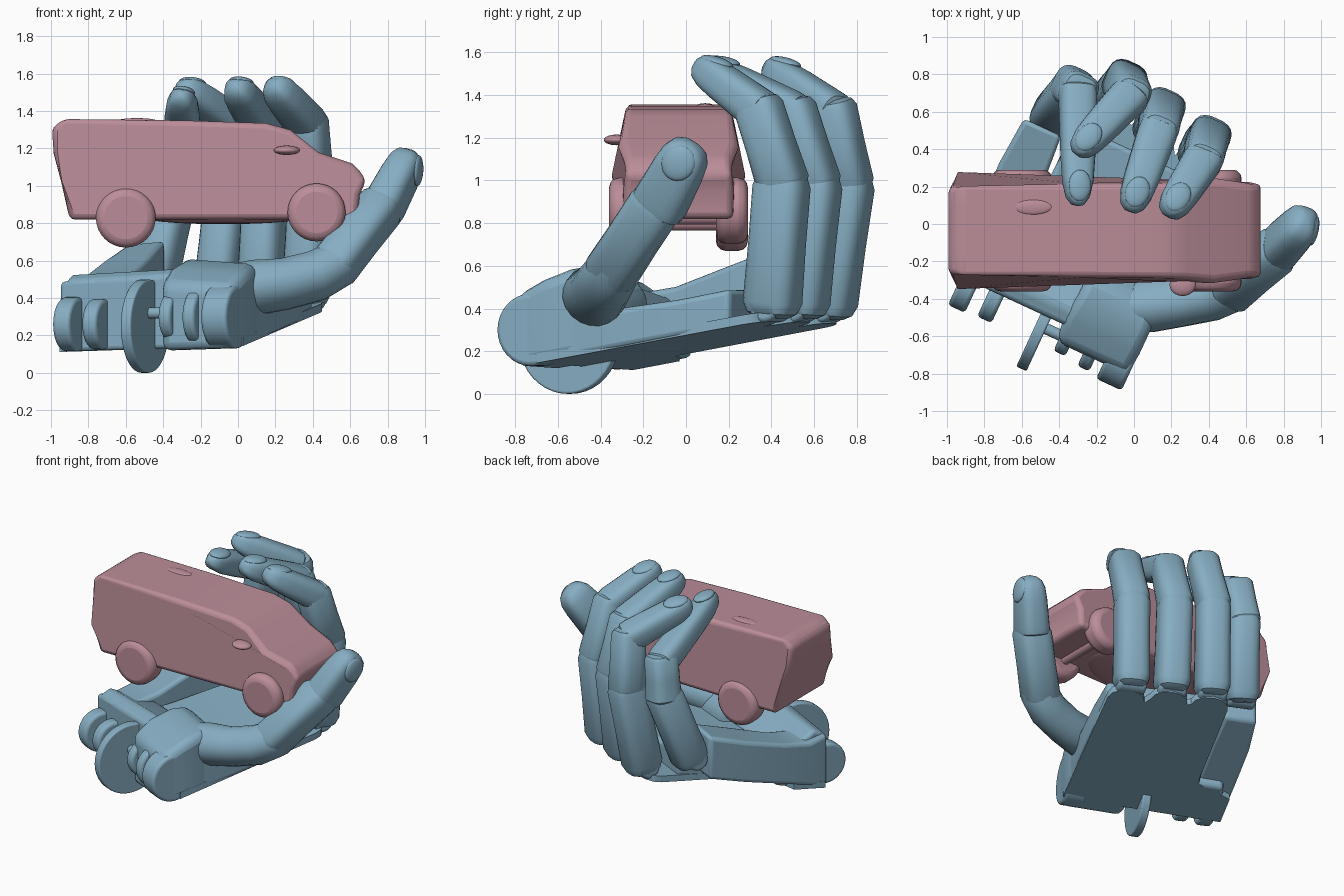
import bpy, bmesh, math
from mathutils import Vector, Matrix

if "Cube" in bpy.data.objects:
    bpy.data.objects.remove(bpy.data.objects["Cube"])


def material(name, rgb):
    m = bpy.data.materials.new(name)
    m.diffuse_color = (*rgb, 1)
    m.use_nodes = True
    m.node_tree.nodes["Principled BSDF"].inputs["Base Color"].default_value = m.diffuse_color
    return m


BLUE = material("blue_plastic", (0.24, 0.42, 0.54))
PINK = material("pink_paint", (0.50, 0.27, 0.32))

# Palm frame: U runs from wrist to knuckles, V across the palm
U = Vector((0.42, 0.907, 0))
V = Vector((0.907, -0.42, 0))
O = Vector((-0.47, -0.56, 0))


def P(s, t, h):
    return O + U * s + V * t + Vector((0, 0, h))


def base_h(s, t):
    return 0.115 + 0.172 * s + 0.03 * t


def finish(name, bm, mat, bevel=0, angle=35):
    bmesh.ops.recalc_face_normals(bm, faces=bm.faces[:])
    me = bpy.data.meshes.new(name)
    bm.to_mesh(me)
    bm.free()
    ob = bpy.data.objects.new(name, me)
    bpy.context.collection.objects.link(ob)
    me.materials.append(mat)
    if bevel:
        b = ob.modifiers.new("bevel", "BEVEL")
        b.width, b.segments, b.limit_method = bevel, 3, "ANGLE"
    bpy.ops.object.select_all(action="DESELECT")
    ob.select_set(True)
    bpy.context.view_layer.objects.active = ob
    bpy.ops.object.shade_smooth_by_angle(angle=math.radians(angle))
    return ob


def skin(name, rings, mat, bevel=0, angle=35):
    """Join equal-length rings of points into a closed solid."""
    bm = bmesh.new()
    vs = [[bm.verts.new(p) for p in ring] for ring in rings]
    n = len(vs[0])
    for a, b in zip(vs, vs[1:]):
        for i in range(n):
            j = (i + 1) % n
            bm.faces.new((a[i], a[j], b[j], b[i]))
    bm.faces.new(vs[0])
    bm.faces.new(vs[-1])
    return finish(name, bm, mat, bevel, angle)


def block(name, stations, bevel=0.025, lift=0.0):
    """Palm part from (s, t0, t1, top at t0, top at t1) sections; lift raises the far underside."""
    rings = []
    for s, t0, t1, h0, h1 in stations:
        up = lift * max(0, s)
        rings.append([P(s, t0, base_h(s, t0) + up), P(s, t1, base_h(s, t1) + up), P(s, t1, h1), P(s, t0, h0)])
    return skin(name, rings, BLUE, bevel)


def frame(d, w):
    d = d.normalized()
    w = (w - d * w.dot(d)).normalized()
    return d, w, w.cross(d)


def tube(name, pts, radii, w, n=20, power=0.65):
    """Boxy-round tube; radii are (width, depth) at each point."""
    pts = [Vector(p) for p in pts]
    rings = []
    for i, (p, r) in enumerate(zip(pts, radii)):
        d = pts[min(i + 1, len(pts) - 1)] - pts[max(i - 1, 0)]
        _, ww, nn = frame(d, w)
        ring = []
        for k in range(n):
            a = 2 * math.pi * (k + 0.5) / n
            c, s = math.cos(a), math.sin(a)
            ring.append(p + ww * math.copysign(abs(c) ** power, c) * r[0]
                        + nn * math.copysign(abs(s) ** power, s) * r[1])
        rings.append(ring)
    return skin(name, rings, BLUE)


BONE = [(0, .6), (.03, .85), (.1, 1), (.5, .98), (.9, 1), (.97, .86), (1, .6)]
TIP = [(0, .75), (.03, .95), (.12, 1), (.6, .95), (.8, .88), (.92, .7), (.98, .42), (1, .12)]


def phalanx(name, a, b, r0, r1, w, shape=BONE, depth=1.03):
    a, b = Vector(a), Vector(b)
    pts = [a.lerp(b, f) for f, _ in shape]
    rad = [((r0 + (r1 - r0) * f) * k, (r0 + (r1 - r0) * f) * k * depth) for f, k in shape]
    tube(name, pts, rad, w)


def cylinder(name, c, axis, r, depth, mat, bevel=0.02, seg=32):
    bm = bmesh.new()
    rot = Vector(axis).to_track_quat("Z", "Y").to_matrix().to_4x4()
    bmesh.ops.create_cone(bm, cap_ends=True, segments=seg, radius1=r, radius2=r, depth=depth,
                          matrix=Matrix.Translation(c) @ rot)
    return finish(name, bm, mat, bevel)


def ellipsoid(name, c, axes, size, mat):
    bm = bmesh.new()
    m = Matrix([a * s for a, s in zip(axes, size)]).transposed().to_4x4()
    bmesh.ops.create_uvsphere(bm, u_segments=24, v_segments=14, radius=1,
                              matrix=Matrix.Translation(c) @ m)
    return finish(name, bm, mat)


def nail(name, a, b, r, w, out):
    d, ww, nn = frame(Vector(b) - Vector(a), w)
    if nn.dot(out) < 0:
        nn = -nn
    c = Vector(b) - d * 0.09 + nn * r * 0.70
    ellipsoid(name, c, (ww, (d - nn * 0.3).normalized(), (nn + d * 0.3).normalized()), (r * 0.72, 0.085, 0.025), BLUE)


# Back plate with a rounded lobe under three knuckles, cut away beside the little finger
outline = [(0.08, 0.51), (0.08, -0.57), (0.32, -0.57), (0.42, -0.32)]
for s, t in [(1.19, -.195), (1.18, .08), (1.13, .36)]:
    outline += [(s + 0.10 * math.sin(a), t - 0.125 * math.cos(a))
                for a in [math.pi * k / 6 for k in range(7)]]
skin("back_plate", [[P(s, t, base_h(s, t) + dz) for s, t in outline] for dz in (0, 0.045)], BLUE)

# Palm body, raised little-finger bar, wrist block and thumb mound
block("palm_body", [(0.1, -.36, .50, .38, .40), (0.5, -.33, .51, .42, .40), (0.8, -.32, .50, .46, .44),
                    (1.06, -.31, .47, .49, .49)])
block("little_finger_bar", [(0.06, -.56, -.34, .49, .51), (0.2, -.58, -.33, .47, .47), (0.4, -.59, -.33, .51, .50),
                            (0.7, -.60, -.34, .60, .61), (0.97, -.58, -.36, .69, .71)], 0.025, 0.12)
block("wrist_block", [(0.06, -.53, .15, .49, .53), (0.14, -.53, .15, .53, .56), (0.28, -.53, .15, .44, .55),
                      (0.42, -.5, .15, .41, .43)])
block("thumb_mound", [(-.04, .08, .50, .48, .46), (0.1, .06, .51, .56, .53), (0.24, .08, .51, .61, .58),
                      (0.36, .08, .48, .60, .56), (0.48, .10, .42, .46, .44)], 0.05)

# Wrist lugs and the central wrist disc
for i, (t, depth, r) in enumerate([(-.48, .10, .145), (-.32, .085, .135), (.12, .07, .13), (.27, .07, .15), (.43, .15, .17)]):
    cylinder(f"wrist_lug_{i}", P(0.04, t, 0.26 + 0.04 * (t > 0)), V, r, depth, BLUE)
cylinder("wrist_disc", P(0.0, -0.03, 0.25), V, 0.25, 0.06, BLUE, 0.01, 40)
cylinder("wrist_pin", P(0.0, 0.05, 0.32), V, 0.03, 0.2, BLUE, 0)

# Four fingers: base, two joints and tip
FINGERS = {
    "index": [(.36, .40, .36), (.395, .45, 1.0), (.37, .345, 1.33), (.18, .05, 1.55), .114],
    "middle": [(.12, .53, .36), (.15, .60, 1.0), (.13, .50, 1.32), (-.02, .07, 1.54), .114],
    "ring": [(-.12, .66, .36), (-.05, .755, 1.0), (-.02, .69, 1.32), (-.31, .38, 1.54), .112],
    "little": [(-.45, .57, .47), (-.33, .73, 1.0), (-.30, .71, 1.22), (-.30, .10, 1.49), .108],
}
for name, (a, b, c, e, r) in FINGERS.items():
    a, b, c, e = map(Vector, (a, b, c, e))
    phalanx(f"{name}_lower", a, b + (b - a).normalized() * 0.04, r * 1.03, r, V, BONE, 1.12)
    phalanx(f"{name}_middle", b - (c - b).normalized() * 0.06, c + (c - b).normalized() * 0.06, r * 1.0, r * .92, V)
    phalanx(f"{name}_tip", c - (e - c).normalized() * 0.03, e, r * .95, r * .84, V, TIP, .9)
    nail(f"{name}_nail", c, e, r * .78, V, Vector((0, 0, 1)))
    cylinder(f"{name}_hinge", a + Vector((0, 0, .05)), V, 0.075, r * 1.7, BLUE)

# Thumb: curved base, middle and tip
TW = Vector((0.1, 0.75, -0.62))
tube("thumb_base", [(-.06, -.45, .45), (.08, -.43, .455), (.25, -.41, .475), (.42, -.38, .52), (.53, -.34, .58),
                    (.60, -.29, .66)],
     [(.12, .12), (.15, .14), (.14, .13), (.135, .13), (.125, .125), (.10, .10)], TW, 20, 0.9)
phalanx("thumb_middle", (.49, -.37, .54), (.79, -.12, .92), .128, .125, TW, BONE, .95)
thumb_a, thumb_b = (.765, -.14, .86), (.93, .03, 1.175)
phalanx("thumb_tip", thumb_a, thumb_b, .132, .125, TW, TIP, .80)
nail("thumb_nail", thumb_a, thumb_b, .11, TW, Vector((1, 0, 0)))

# Van body: side profile skinned across the width, tapering to roof and nose
PROFILE = [(-.90, .82), (-.945, 1.02), (-.985, 1.17), (-.995, 1.31), (-.93, 1.357), (-.3, 1.35), (.15, 1.335),
           (.28, 1.30), (.43, 1.18), (.61, 1.12), (.65, 1.08), (.685, 1.03), (.65, .95), (.64, .82)]


def van_side(sign, k):
    ring = []
    for x, z in PROFILE:
        half = 0.285 - 0.035 * max(0, (z - 1.0) / 0.35) - (0.03 if x > 0.6 or x < -0.95 else 0)
        ring.append(Vector((x, -0.035 + sign * half * k, z)))
    return ring


skin("van_body", [van_side(-1, 1), van_side(-1, .5), van_side(1, .5), van_side(1, 1)], PINK, 0.03)

# Wheels, axles, sill, mirror and roof hatch
for x, z, r, tag in [(-.60, .83, .16, "rear"), (.42, .858, .155, "front")]:
    for y, side in [(-.285, "near"), (.215, "far")]:
        cylinder(f"{tag}_wheel_{side}", (x, y, z), (0, 1, 0), r, 0.15, PINK, 0.045)
    cylinder(f"{tag}_axle", (x, -.035, z - .03), (0, 1, 0), 0.035, 0.45, PINK, 0)
XYZ = [Vector((1, 0, 0)), Vector((0, 1, 0)), Vector((0, 0, 1))]
ellipsoid("van_sill", Vector((-.08, -.035, .83)), XYZ, (.42, .25, .035), PINK)
ellipsoid("side_mirror", Vector((.26, -.325, 1.19)), XYZ, (.07, .06, .025), PINK)
ellipsoid("roof_hatch", Vector((-.54, .09, 1.35)), XYZ, (.10, .04, .012), PINK)
